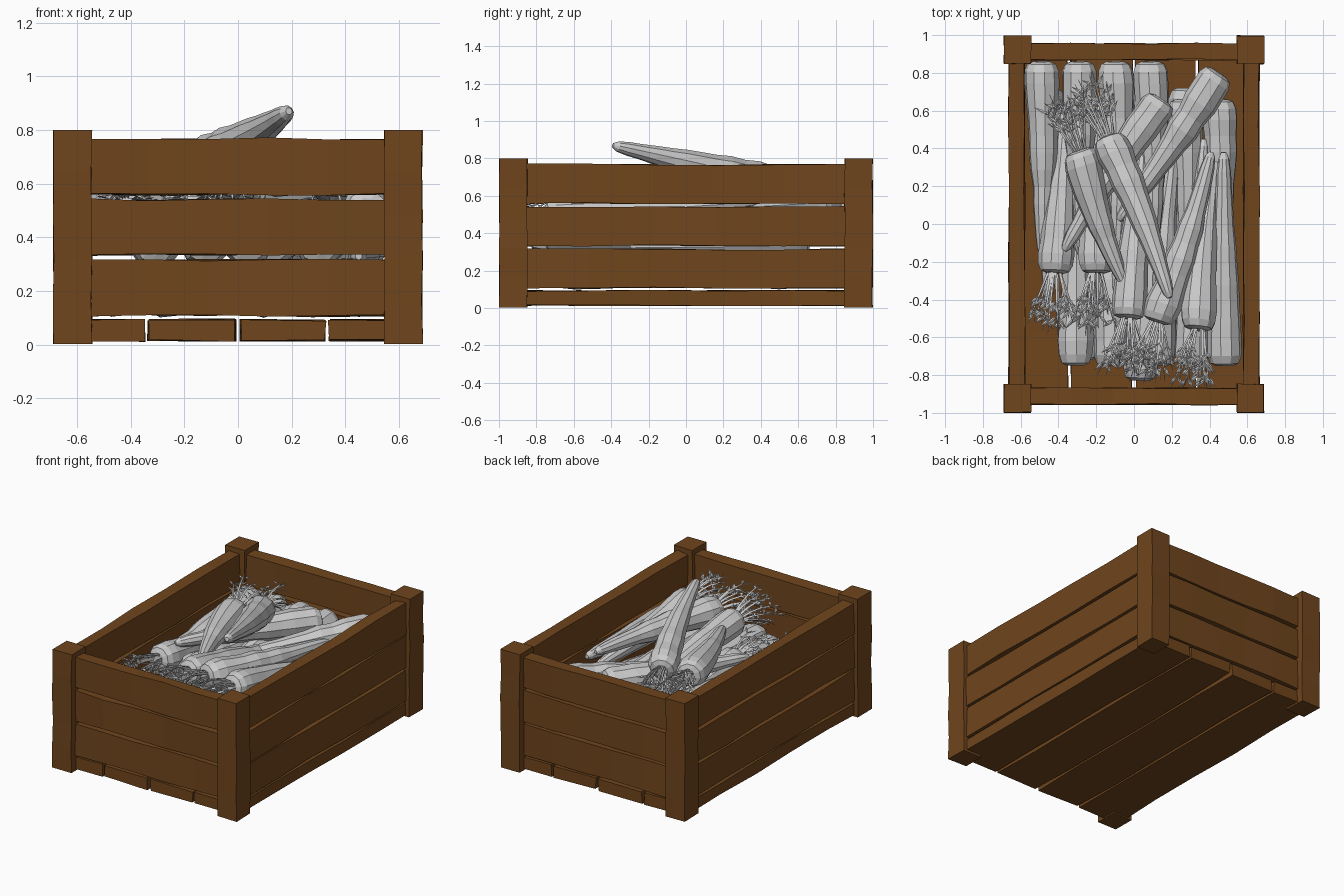
import bpy, bmesh, math, random
from mathutils import Vector

if "Cube" in bpy.data.objects:
    bpy.data.objects.remove(bpy.data.objects["Cube"])

random.seed(7)
R = random.uniform

wood = bpy.data.materials.new("brown_wood")
wood.diffuse_color = (0.16, 0.06, 0.012, 1)
wood.use_nodes = True
wood.node_tree.nodes["Principled BSDF"].inputs["Base Color"].default_value = wood.diffuse_color


def finish(bm, name, mat=None):
    bmesh.ops.recalc_face_normals(bm, faces=bm.faces)
    me = bpy.data.meshes.new(name)
    bm.to_mesh(me)
    bm.free()
    ob = bpy.data.objects.new(name, me)
    bpy.context.collection.objects.link(ob)
    if mat:
        me.materials.append(mat)
    return ob


def loft(bm, rings, cap=True):
    vs = [[bm.verts.new(p) for p in ring] for ring in rings]
    n = len(vs[0])
    for a, b in zip(vs, vs[1:]):
        for i in range(n):
            bm.faces.new((a[i], a[(i + 1) % n], b[(i + 1) % n], b[i]))
    if cap:
        bm.faces.new(vs[0][::-1])
        bm.faces.new(vs[-1])


def plank(name, lo, hi, axis, cuts=5, wobble=0.005):
    """Hand-cut board: box split along its length with slightly uneven sections."""
    u, v = [k for k in range(3) if k != axis]
    rings = []
    for i in range(cuts + 1):
        ring = []
        for cu, cv in ((0, 0), (1, 0), (1, 1), (0, 1)):
            p = Vector((0, 0, 0))
            p[axis] = lo[axis] + (hi[axis] - lo[axis]) * i / cuts
            p[u] = (hi if cu else lo)[u] + R(-wobble, wobble)
            p[v] = (hi if cv else lo)[v] + R(-wobble, wobble)
            ring.append(p)
        rings.append(ring)
    bm = bmesh.new()
    loft(bm, rings)
    finish(bm, name, wood)


# Crate: corner posts
for sx in (-1, 1):
    for sy in (-1, 1):
        xs = sorted((sx * 0.545, sx * 0.687))
        ys = sorted((sy * 0.848, sy * 0.997))
        plank("corner_post", (xs[0], ys[0], 0.003), (xs[1], ys[1], 0.8), 2, 5, 0.003)

# Crate: wall slats, three rows on each side
for z0, z1 in ((0.108, 0.315), (0.335, 0.54), (0.56, 0.767)):
    for s in (-1, 1):
        ys = sorted((s * 0.87, s * 0.955))
        plank("end_slat", (-0.56, ys[0], z0), (0.56, ys[1], z1), 0)
        xs = sorted((s * 0.58, s * 0.662))
        plank("side_slat", (xs[0], -0.865, z0), (xs[1], 0.865, z1), 1)

# Crate: floor boards
for x0, x1 in ((-0.66, -0.35), (-0.335, -0.01), (0.01, 0.325), (0.34, 0.66)):
    plank("floor_board", (x0, -0.95, 0.015), (x1, 0.95, 0.092), 1)


def frame(d):
    a = d.cross(Vector((0, 0, 1))).normalized()
    return a, a.cross(d).normalized()


# Root profile: (fraction of length, fraction of head radius)
PROFILE = ((0, .5), (.012, .8), (.05, .97), (.11, 1), (.2, .97), (.29, .9), (.38, .86), (.47, .76),
           (.56, .71), (.65, .6), (.74, .55), (.83, .45), (.91, .39), (.97, .3), (1, .14))


def carrot(head, tip, r=0.095):
    head, tip = Vector(head), Vector(tip)
    d = tip - head
    a, b = frame(d.normalized())
    bend, spin = R(-0.02, 0.02), R(0, 1)
    rings = []
    for t, f in PROFILE:
        c = head + d * t + a * bend * math.sin(math.pi * t)
        rad = r * f * (R(0.94, 1.06) if 0.1 < t < 0.95 else 1)
        rings.append([c + (a * math.cos(w) + b * math.sin(w)) * rad
                      for w in (spin + 2 * math.pi * k / 10 for k in range(10))])
    bm = bmesh.new()
    loft(bm, rings)
    finish(bm, "carrot", None)


def keep_inside(p):
    return Vector((max(-.56, min(.56, p.x)), max(-.865, min(.865, p.y)), max(.1, p.z)))


def greens(head, tip, count=13, length=0.34, lift=0.1, sag=0.12):
    """Tuft of curved stems with narrow leaflets growing from the head."""
    head = Vector(head)
    d = (head - Vector(tip)).normalized()
    a, b = frame(d)
    bm = bmesh.new()
    for k in range(count):
        w = 2 * math.pi * k / count + R(-.3, .3)
        out = a * math.cos(w) + b * math.sin(w)
        ln, spread = length * R(.65, 1.05), R(.03, .13)
        pts = [keep_inside(head - d * 0.01 + out * (0.03 + spread * t) + d * ln * t
                           + Vector((0, 0, lift * t - sag * t * t))) for t in (0, .25, .5, .75, 1)]
        rings = []
        for p, rad in zip(pts, (.009, .008, .007, .005, .0015)):
            rings.append([p + (a * math.cos(q) + b * math.sin(q)) * rad for q in (0, 2.09, 4.19)])
        loft(bm, rings)
        # leaflets
        for i in (2, 3):
            for s in (-1, 1):
                p = pts[i]
                side = (a * s + d * R(.8, 1.6) + b * R(-.4, .4)).normalized()
                tipp = keep_inside(p + side * R(.05, .09))
                m = p.lerp(tipp, .45)
                n = side.cross(b).normalized() * 0.009
                vs = [bm.verts.new(q) for q in (p, m + n, tipp, m - n, m + b * 0.005)]
                for x, y in ((0, 1), (1, 2), (2, 3), (3, 0)):
                    bm.faces.new((vs[x], vs[y], vs[4]))
                bm.faces.new((vs[3], vs[2], vs[1], vs[0]))
    finish(bm, "carrot_greens", None)


# Top of the pile: (head, tip, has greens)
TOP = (
    ((-.14, .46, .67), (.19, -.39, .87), True),
    ((-.29, .39, .65), (-.05, -.32, .64), True),
    ((.15, .66, .59), (-.37, -.14, .60), False),
    ((.45, .80, .57), (-.08, .02, .52), False),
    ((-.03, -.50, .63), (.05, .42, .48), True),
    ((.12, -.52, .65), (.41, .38, .62), True),
    ((.34, -.56, .65), (.43, .33, .50), True),
    ((.48, -.75, .50), (.475, .38, .57), False),
    ((-.42, -.26, .52), (-.36, .62, .42), True),
    ((-.20, -.26, .50), (-.18, .62, .42), True),
)
for h, t, leafy in TOP:
    carrot(h, t)
    if leafy:
        greens(h, t, lift=0.08 if h[1] > 0 else 0.04)

# Middle rows: heads at the back, then heads at the front
for x in (-.49, -.29, -.10, .085):
    carrot((x, .86, .5), (x + R(0, .04), -.16, .46))
for x, tx in ((-.31, -.32), (-.12, -.2), (.03, .1), (.30, .37), (.12, .22)):
    carrot((x, -.75 if x != .03 else -.83, .38), (tx, .45, .38))
for x in (.27, .45):
    carrot((x, .66, .36), (x, -.3, .33))

# Bottom row, alternating
for k in range(6):
    x, s = -.46 + .184 * k, (-1) ** k
    carrot((x, s * .72, .2), (x + R(-.03, .03), -s * .4, .18))
